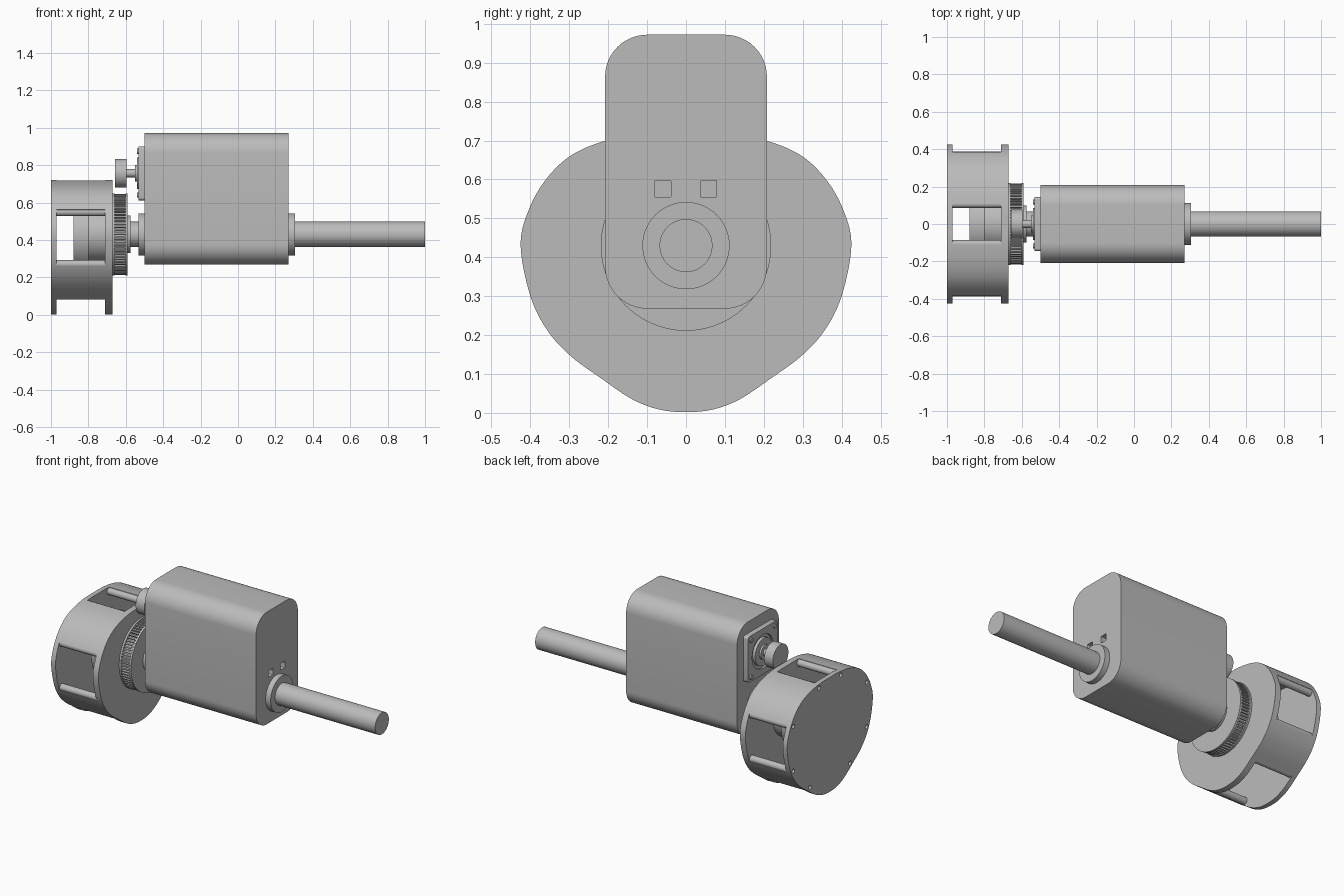
import bpy, bmesh, math
from mathutils import Vector

if "Cube" in bpy.data.objects:
    bpy.data.objects.remove(bpy.data.objects["Cube"])

grey = bpy.data.materials.new("plain grey")
grey.use_nodes = True
grey.diffuse_color = (0.5, 0.5, 0.5, 1)
grey.node_tree.nodes["Principled BSDF"].inputs["Base Color"].default_value = (0.5, 0.5, 0.5, 1)

AXIS = 0.43      # height of the main shaft
MOTOR = 0.757    # height of the small motor shaft


def prism(name, pts, x0, x1):
    """Extrude a closed (y, z) profile along x."""
    bm = bmesh.new()
    base = bm.faces.new([bm.verts.new((x0, y, z)) for y, z in pts])
    out = bmesh.ops.extrude_face_region(bm, geom=[base])
    verts = [v for v in out["geom"] if isinstance(v, bmesh.types.BMVert)]
    bmesh.ops.translate(bm, verts=verts, vec=(x1 - x0, 0, 0))
    bmesh.ops.recalc_face_normals(bm, faces=bm.faces)
    mesh = bpy.data.meshes.new(name)
    bm.to_mesh(mesh)
    bm.free()
    mesh.materials.append(grey)
    obj = bpy.data.objects.new(name, mesh)
    bpy.context.collection.objects.link(obj)
    smooth(obj)
    return obj


def activate(obj):
    bpy.ops.object.select_all(action="DESELECT")
    obj.select_set(True)
    bpy.context.view_layer.objects.active = obj


def smooth(obj):
    activate(obj)
    bpy.ops.object.shade_smooth_by_angle(angle=math.radians(30))


def circle(y, z, r, n=64):
    return [(y + r * math.cos(math.tau * i / n), z + r * math.sin(math.tau * i / n)) for i in range(n)]


def disc(name, r, x0, x1, z=AXIS, y=0, n=64):
    return prism(name, circle(y, z, r, n), x0, x1)


def rounded(y0, y1, z0, z1, r, n=12):
    pts = []
    corners = [(y1 - r, z1 - r), (y0 + r, z1 - r), (y0 + r, z0 + r), (y1 - r, z0 + r)]
    for k, (cy, cz) in enumerate(corners):
        for i in range(n + 1):
            a = math.pi / 2 * (k + i / n)
            pts.append((cy + r * math.cos(a), cz + r * math.sin(a)))
    return pts


def cut(obj, cutters):
    """Subtract the cutters and discard them."""
    for c in cutters:
        mod = obj.modifiers.new("cut", "BOOLEAN")
        mod.operation = "DIFFERENCE"
        mod.solver = "EXACT"
        mod.object = c
        activate(obj)
        bpy.ops.object.modifier_apply(modifier=mod.name)
        bpy.data.objects.remove(c)
    smooth(obj)


# Gearbox body with two square sockets
body = prism("body", rounded(-0.208, 0.208, 0.268, 0.972, 0.108), -0.5, 0.27)
cut(body, [prism("socket_cutter", rounded(y - 0.021, y + 0.021, 0.555, 0.597, 0.002, 2), 0.235, 0.3)
           for y in (-0.06, 0.058)])

# Main shaft and collars
disc("output_shaft", 0.068, 0.26, 1.0)
disc("output_collar", 0.112, 0.26, 0.305)
disc("input_collar", 0.112, -0.533, -0.49)
disc("input_shaft", 0.068, -0.6, -0.52)
disc("input_flange", 0.1, -0.592, -0.575)

# Toothed pulley between two rims
teeth = 72
gear = []
for i in range(teeth):
    for step, r in ((0, 0.203), (0.45, 0.203), (0.5, 0.216), (0.95, 0.216)):
        a = math.tau * (i + step) / teeth
        gear.append((r * math.cos(a), AXIS + r * math.sin(a)))
prism("pulley_teeth", gear, -0.665, -0.595)
for name, x in (("pulley_inner_rim", -0.672), ("pulley_outer_rim", -0.602)):
    disc(name, 0.219, x, x + 0.012, n=96)

# Small motor on the back of the body
plate = prism("motor_plate", rounded(-0.145, 0.145, 0.612, 0.9, 0.015, 4), -0.533, -0.495)
cut(plate, [disc("plate_groove", 0.105, -0.55, -0.522, MOTOR)])
disc("motor_ring", 0.085, -0.54, -0.51, MOTOR)
disc("motor_boss", 0.045, -0.552, -0.51, MOTOR)
disc("motor_shaft", 0.022, -0.62, -0.52, MOTOR, n=32)
disc("motor_pulley", 0.077, -0.657, -0.597, MOTOR)
for y in (-0.117, 0.117):
    for z in (-0.117, 0.117):
        disc("motor_screw", 0.014, -0.541, -0.52, MOTOR + z, y, 20)

# Half outline of the round housing, smoothed through a few points
key = [Vector(p) for p in [
    (0, 0.72), (0.1, 0.718), (0.205, 0.7), (0.295, 0.662), (0.36, 0.6), (0.405, 0.52),
    (0.425, 0.43), (0.4, 0.3), (0.355, 0.21), (0.295, 0.145), (0.22, 0.09),
    (0.14, 0.036), (0.07, 0.009), (0, 0.002)]]
ext = [Vector((-key[1].x, key[1].y))] + key + [Vector((-key[-2].x, key[-2].y))]
half = []
for a, b, c, d in zip(ext, ext[1:], ext[2:], ext[3:]):
    for i in range(10):
        t = i / 10
        half.append(0.5 * (2 * b + (c - a) * t + (2 * a - 5 * b + 4 * c - d) * t * t
                           + (3 * b - a - 3 * c + d) * t ** 3))
half.append(key[-1])
outline = [tuple(p) for p in half] + [(-p.x, p.y) for p in reversed(half[1:-1])]


def inward(i, depth):
    tangent = (half[min(i + 1, len(half) - 1)] - half[max(i - 1, 0)]).normalized()
    return half[i] + Vector((tangent.y, -tangent.x)) * depth


# Housing end plates
cover = prism("housing_cover", outline, -1.0, -0.97)
prism("housing_plate", outline, -0.71, -0.672)

# Curved walls between the windows, ended by round screw posts
upper = [i for i, p in enumerate(half) if p.x >= 0.105 and p.y >= 0.56]
lower = [i for i, p in enumerate(half) if 0.08 <= p.y <= 0.265]
holes = []
for side, word in ((1, "left"), (-1, "right")):
    for part, run in (("upper", upper), ("lower", lower)):
        loop = [half[i] for i in run] + [inward(i, 0.035) for i in reversed(run)]
        prism(f"{word}_{part}_wall", [(side * p.x, p.y) for p in loop], -0.975, -0.705)
        for i in (run[0], run[-1]):
            p = inward(i, 0.024)
            disc(f"{word}_{part}_post", 0.022, -0.972, -0.705, p.y, side * p.x, 24)
            holes.append(disc("hole_cutter", 0.013, -1.02, -0.978, p.y, side * p.x, 20))
cut(cover, holes)

# Drum motor inside the housing
disc("drum", 0.2, -0.88, -0.8)
disc("drum_base", 0.15, -0.81, -0.7)
